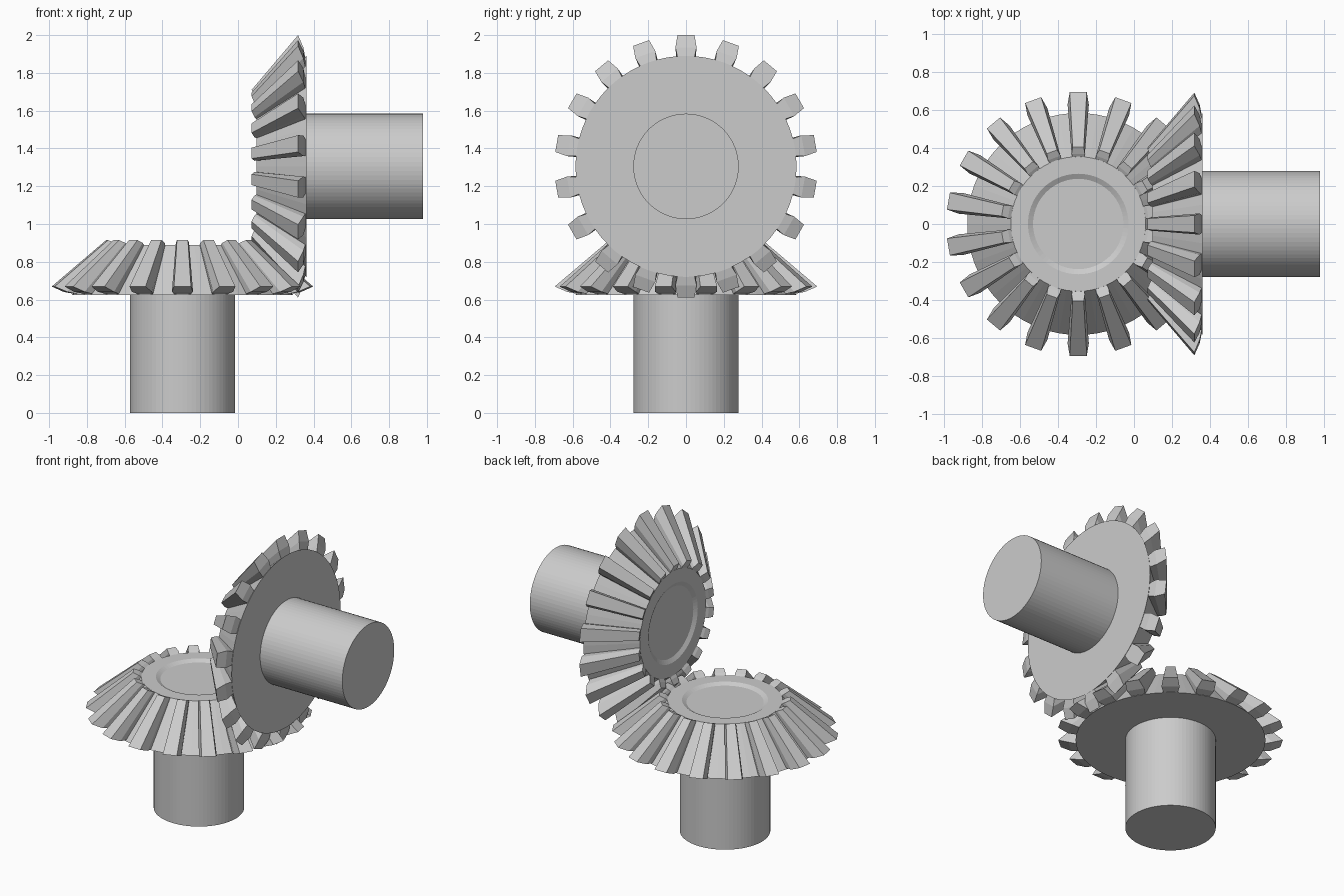
import bpy, bmesh
from math import sin, cos, tau, radians
from mathutils import Matrix, Vector

if "Cube" in bpy.data.objects:
    bpy.data.objects.remove(bpy.data.objects["Cube"], do_unlink=True)

steel = bpy.data.materials.new("grey steel")
steel.use_nodes = True
steel.diffuse_color = (0.6, 0.6, 0.6, 1)
steel.node_tree.nodes["Principled BSDF"].inputs["Base Color"].default_value = steel.diffuse_color

TEETH = 18
SIDES = 72
SHAFT_RADIUS = 0.279


def finish(bm, name, frame):
    """Turn a bmesh into a placed object."""
    bmesh.ops.recalc_face_normals(bm, faces=bm.faces)
    mesh = bpy.data.meshes.new(name)
    bm.to_mesh(mesh)
    bm.free()
    mesh.materials.append(steel)
    obj = bpy.data.objects.new(name, mesh)
    obj.matrix_world = frame
    bpy.context.collection.objects.link(obj)
    return obj


def lathe(name, profile, frame):
    """Revolve (radius, height) points around local z and cap both ends."""
    bm = bmesh.new()
    rings = [[bm.verts.new((r * cos(tau * i / SIDES), r * sin(tau * i / SIDES), h))
              for i in range(SIDES)] for r, h in profile]
    for low, high in zip(rings, rings[1:]):
        for i in range(SIDES):
            j = (i + 1) % SIDES
            bm.faces.new((low[i], low[j], high[j], high[i]))
    bm.faces.new(rings[0])
    bm.faces.new(rings[-1])
    return finish(bm, name, frame)


def teeth(name, frame):
    """Tapered teeth: a bulged six-point section lofted from rim to hub."""
    # radius, height, half width at root, flank and tip
    outer = [(0.575, 0.005, 0.044), (0.63, 0.016, 0.056), (0.695, 0.044, 0.045)]
    inner = [(0.34, 0.255, 0.029), (0.37, 0.275, 0.035), (0.405, 0.29, 0.029)]
    bm = bmesh.new()
    for k in range(TEETH):
        turn = Matrix.Rotation(radians(90) + tau * k / TEETH, 3, 'Z')
        loops = []
        for end in (outer, inner):
            section = [(r, -w, h) for r, h, w in end] + [(r, w, h) for r, h, w in reversed(end)]
            loops.append([bm.verts.new(turn @ Vector(p)) for p in section])
        a, b = loops
        for i in range(6):
            j = (i + 1) % 6
            bm.faces.new((a[i], a[j], b[j], b[i]))
        for loop in loops:
            bm.faces.new((loop[0], loop[1], loop[4], loop[5]))
            bm.faces.new((loop[1], loop[2], loop[3], loop[4]))
    return finish(bm, name, frame)


def bevel_gear(prefix, frame, shaft_length):
    # conical body with a shallow dished front
    lathe(prefix + "_gear_body",
          [(0.585, 0), (0.355, 0.265), (0.265, 0.265), (0.238, 0.25)], frame)
    teeth(prefix + "_gear_teeth", frame)
    # plain round shaft behind the gear
    lathe(prefix + "_shaft", [(SHAFT_RADIUS, -shaft_length), (SHAFT_RADIUS, 0.01)], frame)


# upright gear, and a matching one turned a quarter so the teeth mesh
bevel_gear("lower", Matrix.Translation((-0.294, 0, 0.625)), 0.625)
sideways = Matrix(((0, 0, -1), (-1, 0, 0), (0, 1, 0))).to_4x4()
bevel_gear("upper", Matrix.Translation((0.362, 0, 1.305)) @ sideways, 0.618)
